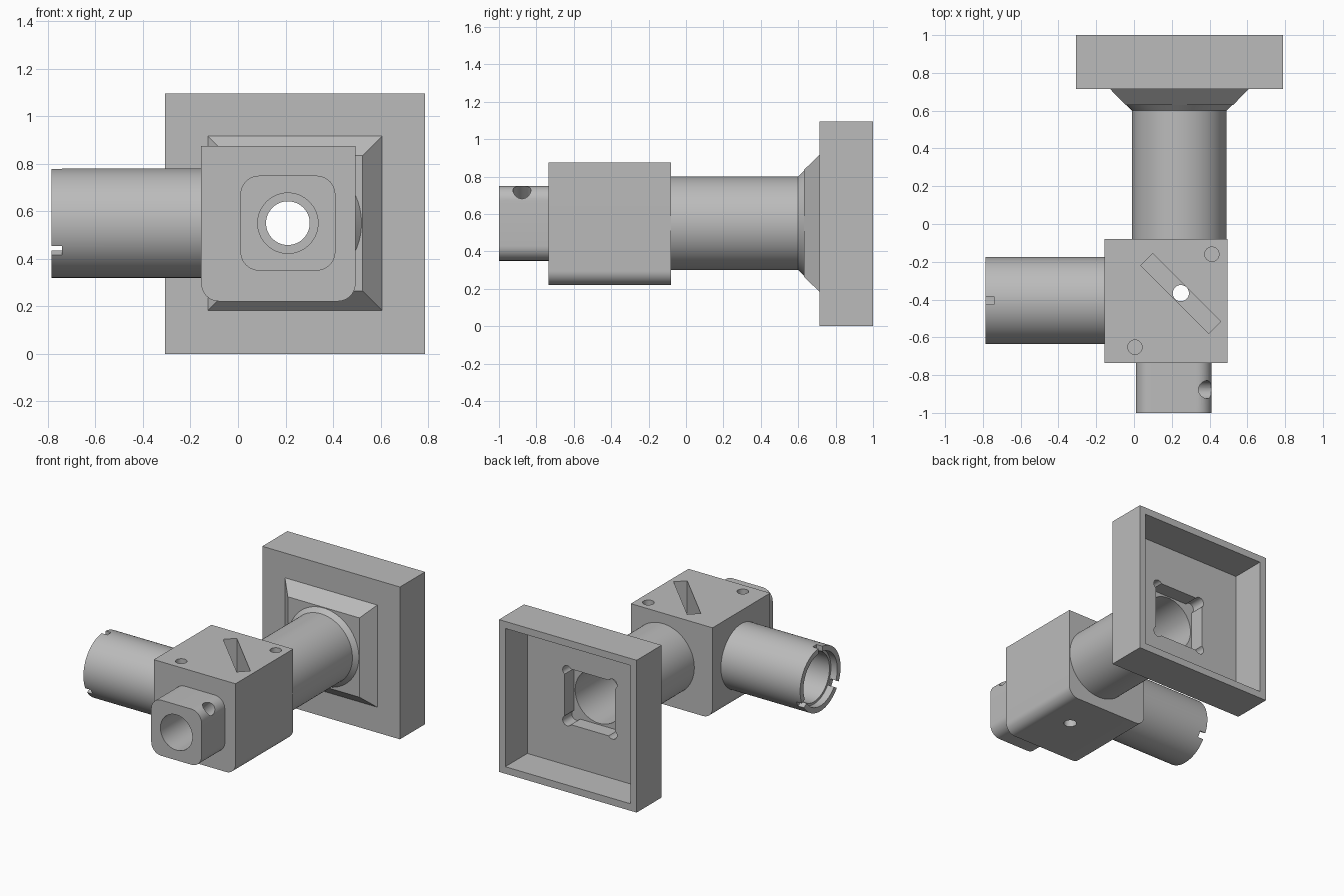
import bpy, bmesh, math
from mathutils import Vector

cube = bpy.data.objects.get("Cube")
if cube:
    bpy.data.objects.remove(cube, do_unlink=True)

grey = bpy.data.materials.new("machined_grey")
grey.use_nodes = True
grey.diffuse_color = (0.5, 0.5, 0.5, 1)
grey.node_tree.nodes["Principled BSDF"].inputs["Base Color"].default_value = (0.5, 0.5, 0.5, 1)

MAP = {"X": lambda u, v, p: (p, u, v),
       "Y": lambda u, v, p: (u, p, v),
       "Z": lambda u, v, p: (u, v, p)}


def circle(u, v, r, n=64):
    return [(u + r * math.cos(2 * math.pi * i / n), v + r * math.sin(2 * math.pi * i / n)) for i in range(n)]


def rect(u, v, hu, hv, radii=(0, 0, 0, 0), steps=10):
    """Rectangle outline; radii run top right, top left, bottom left, bottom right."""
    pts = []
    for k, (su, sv) in enumerate([(1, 1), (-1, 1), (-1, -1), (1, -1)]):
        r = radii[k]
        cu, cv = u + su * (hu - r), v + sv * (hv - r)
        for i in range(steps + 1 if r else 1):
            a = math.pi / 2 * (k + i / steps)
            pts.append((cu + r * math.cos(a), cv + r * math.sin(a)))
    return pts


def loft(name, axis, *sections):
    """Closed solid through (position, outline) sections along an axis."""
    bm = bmesh.new()
    rings = [[bm.verts.new(MAP[axis](u, v, p)) for u, v in pts] for p, pts in sections]
    n = len(rings[0])
    for a, b in zip(rings, rings[1:]):
        for i in range(n):
            j = (i + 1) % n
            bm.faces.new((a[i], a[j], b[j], b[i]))
    bm.faces.new(rings[0])
    bm.faces.new(rings[-1])
    bmesh.ops.recalc_face_normals(bm, faces=bm.faces[:])
    mesh = bpy.data.meshes.new(name)
    bm.to_mesh(mesh)
    bm.free()
    mesh.materials.append(grey)
    obj = bpy.data.objects.new(name, mesh)
    bpy.context.scene.collection.objects.link(obj)
    return obj


def prism(name, axis, start, end, outline):
    return loft(name, axis, (start, outline), (end, outline))


cutters = []


def cutter(axis, start, end, outline):
    obj = prism("cutter", axis, start, end, outline)
    obj.hide_render = True
    cutters.append(obj)
    return obj


def finish(obj, tools=()):
    """Subtract the tools, then shade smooth with sharp edges."""
    bpy.ops.object.select_all(action="DESELECT")
    bpy.context.view_layer.objects.active = obj
    obj.select_set(True)
    for tool in tools:
        mod = obj.modifiers.new("cut", "BOOLEAN")
        mod.operation, mod.solver, mod.object = "DIFFERENCE", "EXACT", tool
        bpy.ops.object.modifier_apply(modifier=mod.name)
    bpy.ops.object.shade_smooth_by_angle(angle=math.radians(30))


ZC = 0.55            # height of every bore axis
RX = 0.24            # rear tube axis
FX = 0.21            # front mount axis
SY = -0.405          # side tube axis

# Shared bores
front_bore = cutter("Y", -1.1, -0.6, circle(FX, ZC, 0.127))
beam_bore = cutter("Y", -0.65, -0.05, circle(FX, ZC, 0.092))
rear_bore = cutter("Y", -0.14, 0.8, circle(RX, ZC, 0.19))
side_bore = cutter("X", -0.9, -0.08, circle(SY, ZC, 0.175))
side_beam = cutter("X", -0.1, 0.2, circle(SY, ZC, 0.09))

# Central cube with rounded lower edges
body = prism("cube_body", "Y", -0.735, -0.08, rect(0.17, 0.548, 0.325, 0.327, (0, 0, 0.075, 0.075)))
slot = cutter("Z", 0.3, 1.0, rect(0, 0, 0.255, 0.045))
slot.rotation_euler.z = math.radians(-45)
slot.location = (0.248, -0.368, 0)
drain = cutter("Z", 0.1, 0.4, circle(0.248, -0.366, 0.043, 32))
screw_holes = [cutter("Z", 0.7, 1.0, circle(x, y, 0.038, 32)) for x, y in [(0.412, -0.16), (0.005, -0.652)]]
finish(body, [front_bore, beam_bore, rear_bore, side_bore, side_beam, slot, drain, *screw_holes])

# Front mount with a diagonal clamp screw hole
mount = prism("front_mount", "Y", -1.0, -0.735, rect(FX, ZC, 0.2, 0.2, (0.08,) * 4))
clamp = cutter("Z", 0.0, 0.5, circle(0, 0, 0.048, 32))
clamp.rotation_euler.y = math.radians(45)
clamp.location = (FX, -0.877, ZC)
finish(mount, [front_bore, clamp])

# Side tube with a counterbore and three end notches
tube = prism("side_tube", "X", -0.785, -0.155, circle(SY, ZC, 0.23, 96))
side_tools = [side_bore, cutter("X", -0.9, -0.735, circle(SY, ZC, 0.192))]
for k in range(3):
    notch = cutter("X", -0.9, -0.74, rect(0, 0.2, 0.022, 0.1))
    notch.rotation_euler.x = math.radians(120 * k)
    notch.location = Vector((0, SY, ZC))
    side_tools.append(notch)
finish(tube, side_tools)

# Rear tube with a flared collar
rear = loft("rear_tube", "Y", *[(y, circle(RX, ZC, r, 96)) for y, r in [(-0.08, 0.25), (0.6, 0.25), (0.63, 0.28)]])

# Square taper between collar and plate
taper = loft("square_taper", "Y", (0.63, rect(RX, ZC, 0.285, 0.285)), (0.715, rect(RX, ZC, 0.367, 0.367)))

# Tray-shaped rear plate
plate = prism("rear_plate", "Y", 0.715, 1.0, rect(RX, 0.5475, 0.5475, 0.5475))
tray = cutter("Y", 0.75, 1.1, rect(RX, 0.5475, 0.497, 0.497))

# Square pocket with relieved corners
pocket = [cutter("Y", 0.645, 0.9, rect(RX, ZC, 0.2, 0.2))]
for sx in (-1, 1):
    for sz in (-1, 1):
        pocket.append(cutter("Y", 0.645, 0.9, circle(RX + sx * 0.18, ZC + sz * 0.18, 0.036, 24)))

finish(rear, [rear_bore])
finish(taper, [rear_bore, *pocket])
finish(plate, [tray, *pocket])

for tool in cutters:
    bpy.data.objects.remove(tool, do_unlink=True)
